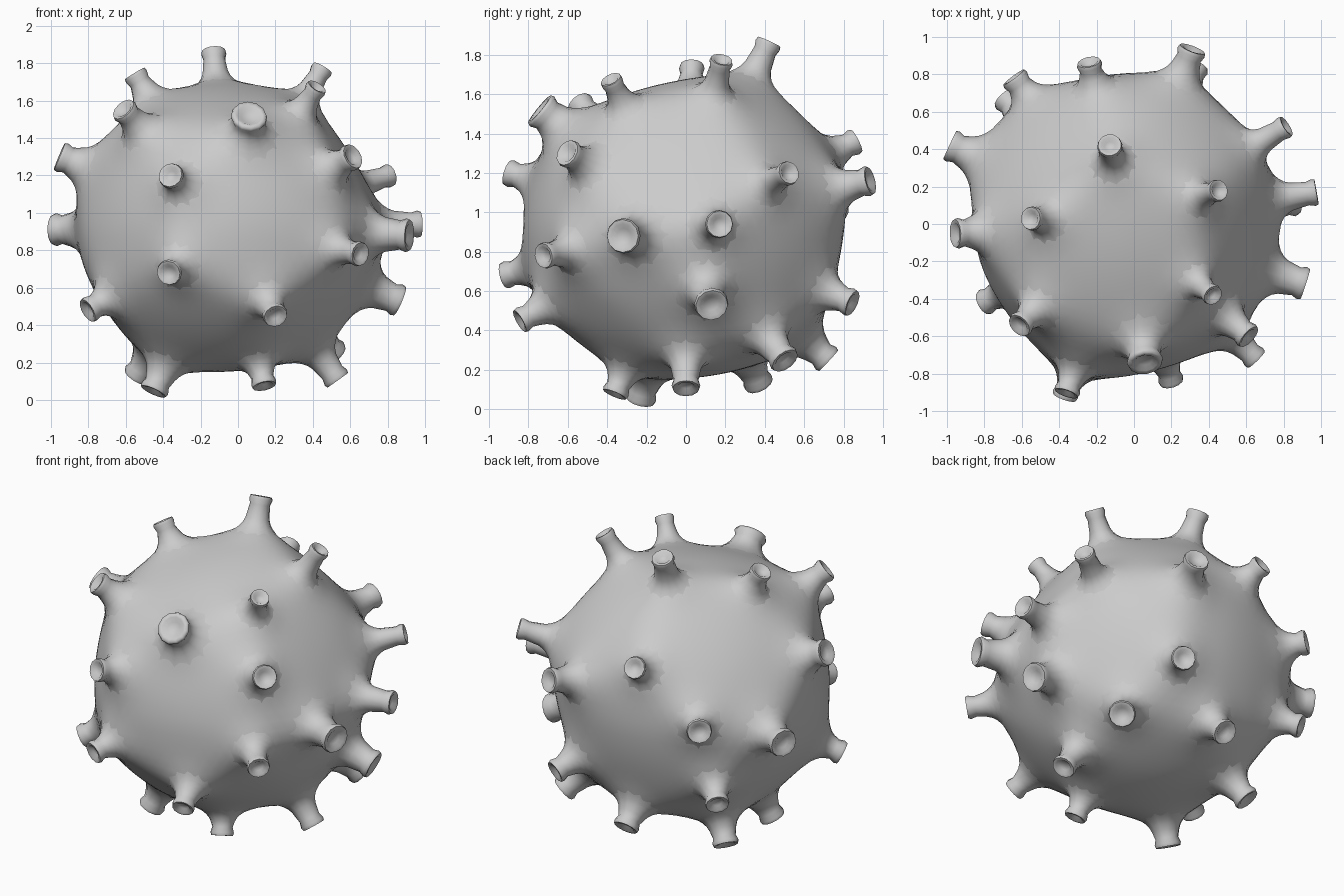
import bpy, bmesh, math
from mathutils import Vector
from mathutils.bvhtree import BVHTree

if "Cube" in bpy.data.objects:
    bpy.data.objects.remove(bpy.data.objects["Cube"])

CENTRE = Vector((-0.05, -0.01, 0.92))
# Spike tips: x, y, z, tip radius
SPIKES = [
    (-.13, .42, 1.86, .068), (-.55, .03, 1.74, .065), (.45, .18, 1.77, .060),
    (.42, -.38, 1.67, .058), (-.61, -.54, 1.55, .072), (.06, -.74, 1.52, .098),
    (-.95, -.05, 1.30, .082), (-.98, .42, .91, .088), (-.36, -.90, 1.20, .070),
    (-.37, -.92, .68, .070), (.65, -.72, .78, .068), (.61, -.60, 1.30, .074),
    (-.80, -.42, .48, .072), (.20, -.84, .45, .068), (-.45, -.23, .05, .078),
    (-.54, .37, .13, .078), (.14, -.36, .08, .068), (.53, .00, .11, .073),
    (.51, .50, .25, .080), (.86, .13, .53, .088), (.91, -.32, .88, .090),
    (.97, .17, .94, .072), (.81, .52, 1.20, .063), (-.24, .86, 1.36, .068),
    (.31, .93, 1.16, .077), (.33, .84, .54, .073), (-.64, .78, 1.03, .075),
    (-.69, .67, .54, .072), (-.08, .72, .25, .077)]

grey = bpy.data.materials.new("grey")
grey.diffuse_color = (0.6, 0.6, 0.6, 1)
grey.use_nodes = True
grey.node_tree.nodes["Principled BSDF"].inputs["Base Color"].default_value = grey.diffuse_color


def finish(name, bm, angle):
    """Turn a bmesh into a smooth shaded grey object."""
    me = bpy.data.meshes.new(name)
    bm.to_mesh(me)
    bm.free()
    me.materials.append(grey)
    ob = bpy.data.objects.new(name, me)
    bpy.context.collection.objects.link(ob)
    bpy.ops.object.select_all(action='DESELECT')
    ob.select_set(True)
    bpy.context.view_layer.objects.active = ob
    bpy.ops.object.shade_smooth_by_angle(angle=math.radians(angle))
    return ob


axes = []
hull = bmesh.new()
for x, y, z, r in SPIKES:
    d = Vector((x, y, z)) - CENTRE
    axes.append((d.normalized(), d.length, r))
    hull.verts.new(d.normalized() * (d.length - 0.16))

# Body: a ball pulled towards the hull of the spike roots, swelling at each root
bmesh.ops.convex_hull(hull, input=hull.verts)
tree = BVHTree.FromBMesh(hull)
hull.free()
body = bmesh.new()
bmesh.ops.create_icosphere(body, subdivisions=5, radius=1)
for v in body.verts:
    n = v.co.normalized()
    hit = tree.ray_cast(n * 3, -n)[0]
    v.co = n * (0.65 * (hit.length if hit else 0.78) + 0.35 * 0.80)
for _ in range(6):
    bmesh.ops.smooth_vert(body, verts=body.verts, factor=0.5,
                          use_axis_x=True, use_axis_y=True, use_axis_z=True)
for v in body.verts:
    n = v.co.normalized()
    # fuller on the left, front and back than on the right and top
    bulge = (0.045 - 0.03 * max(n.x, 0) + 0.015 * max(-n.x, 0)
             + 0.022 * n.y ** 2 - 0.02 * max(n.z, 0) - 0.01 * max(-n.z, 0))
    swell = sum(0.045 * math.exp(-(n.angle(a) / (0.07 + 1.1 * r)) ** 2) for a, _, r in axes)
    v.co += n * (bulge + swell)
body_tree = BVHTree.FromBMesh(body)
bmesh.ops.translate(body, verts=body.verts, vec=CENTRE)
finish("body", body, 60)


def skin(n):
    """Distance from the centre to the body surface along n."""
    return body_tree.ray_cast(n * 3, -n)[0].length


# Spikes: stalks that flare out onto the body, with a thick rim and dimpled tip
SIDES = 12
FLARE = [(2.4, -.003), (1.9, .002), (1.5, .010), (1.2, .025), (1.0, .048)]  # radius, height
STALK = [(.87, -.045), (1.0, -.012), (.93, .006), (.68, .004), (.42, -.016)]  # radius, from tip
for i, (a, length, r) in enumerate(axes):
    bm = bmesh.new()
    turn = a.to_track_quat('Z', 'Y')
    root = skin(a)
    squash = min(1, max(0.2, (length - root - 0.06) / 0.05))
    rings = []
    for j, (k, h) in enumerate(FLARE + STALK):
        ring = []
        for s in range(SIDES):
            t = 2 * math.pi * s / SIDES
            side = turn @ Vector((math.cos(t), math.sin(t), 0)) * r * k
            if j < len(FLARE):
                n = (a * root + side).normalized()
                p = n * (skin(n) + (h * squash if h > 0 else h))
            else:
                p = a * (length + h) + side
            ring.append(bm.verts.new(CENTRE + p))
        rings.append(ring)
    for low, high in zip(rings, rings[1:]):
        for s in range(SIDES):
            e = (s + 1) % SIDES
            bm.faces.new((low[s], low[e], high[e], high[s]))
    bm.faces.new(rings[-1])
    finish(f"spike_{i + 1}", bm, 75)
